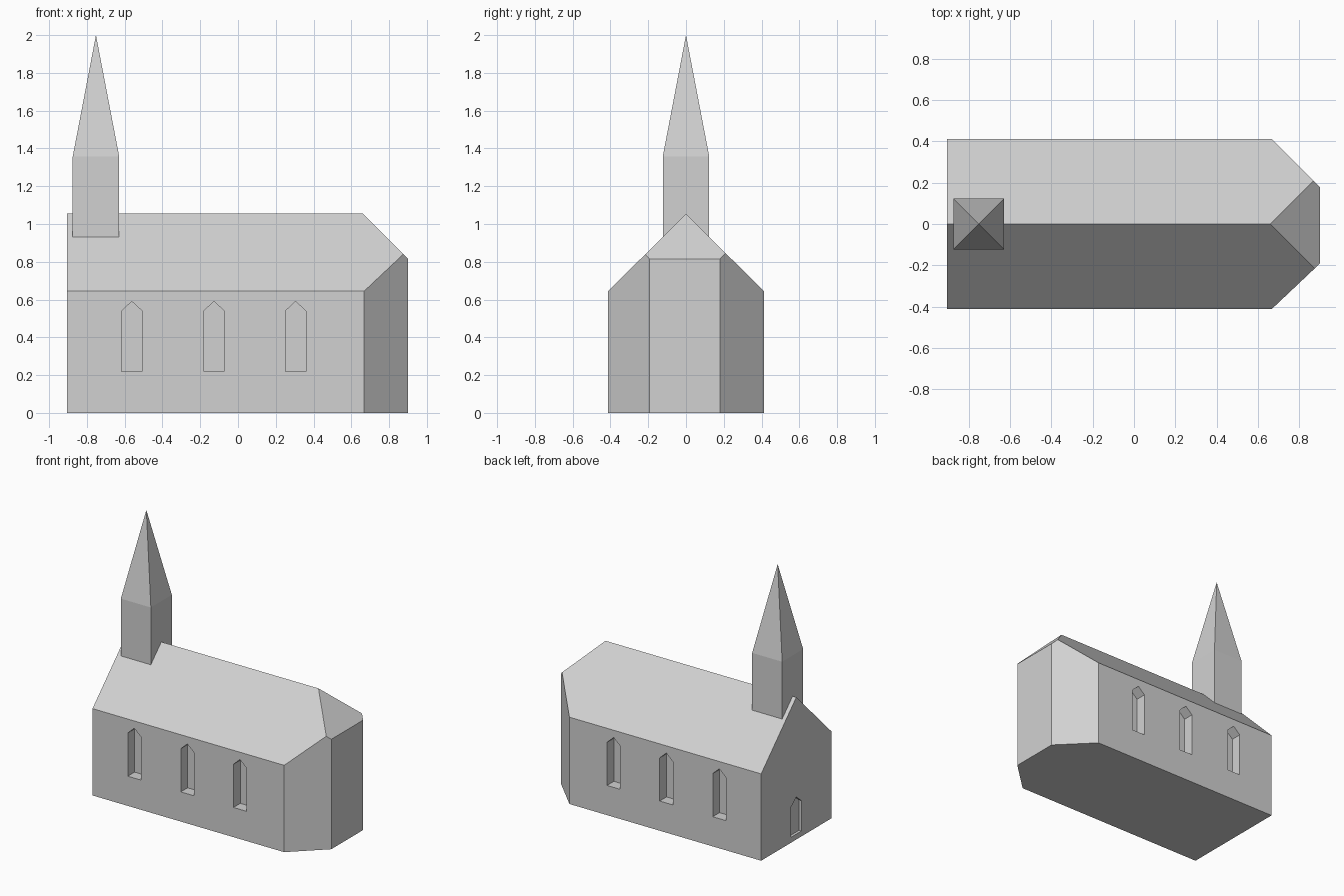
import bpy, bmesh
from mathutils import Vector

if "Cube" in bpy.data.objects:
    bpy.data.objects.remove(bpy.data.objects["Cube"])

stone = bpy.data.materials.new("light_grey_stone")
stone.diffuse_color = (0.64, 0.64, 0.64, 1)
stone.use_nodes = True
stone.node_tree.nodes["Principled BSDF"].inputs["Base Color"].default_value = stone.diffuse_color


def add_object(name, bm):
    bmesh.ops.recalc_face_normals(bm, faces=bm.faces[:])
    me = bpy.data.meshes.new(name)
    bm.to_mesh(me)
    bm.free()
    me.materials.append(stone)
    ob = bpy.data.objects.new(name, me)
    bpy.context.collection.objects.link(ob)
    return ob


def prism(bm, points, offset):
    """Closed prism: an outline swept along an offset."""
    face = bm.faces.new([bm.verts.new(p) for p in points])
    res = bmesh.ops.extrude_face_region(bm, geom=[face], use_keep_orig=True)
    verts = [g for g in res["geom"] if isinstance(g, bmesh.types.BMVert)]
    bmesh.ops.translate(bm, vec=Vector(offset), verts=verts)


def lancet(half, bottom, shoulder, peak):
    """Pointed-arch outline as (across, up) pairs."""
    return [(-half, bottom), (half, bottom), (half, shoulder), (0, peak), (-half, shoulder)]


# Nave with gable roof
bm = bmesh.new()
gable = [(-0.412, 0), (0.412, 0), (0.412, 0.644), (0, 1.055), (-0.412, 0.644)]
prism(bm, [(-0.905, y, z) for y, z in gable], (1.805, 0, 0))

# Canted apse end and hip, sliced from the nave
cuts = [((0.9, 0.18, 0), (1, 1, 0)),
        ((0.9, -0.192, 0), (0.945, -1, 0)),
        ((0.9, 0, 0.815), (1, 0, 1))]
for co, no in cuts:
    res = bmesh.ops.bisect_plane(bm, geom=bm.verts[:] + bm.edges[:] + bm.faces[:],
                                 dist=1e-5, plane_co=co, plane_no=Vector(no).normalized(),
                                 clear_outer=True)
    edges = [g for g in res["geom_cut"] if isinstance(g, bmesh.types.BMEdge)]
    bmesh.ops.holes_fill(bm, edges=edges, sides=0)
nave = add_object("nave_and_apse", bm)

# Window recesses on both sides, door recess in the west gable
bm = bmesh.new()
for x in (-0.562, -0.127, 0.305):
    for side in (-1, 1):
        prism(bm, [(x + a, side * 0.332, z) for a, z in lancet(0.054, 0.22, 0.54, 0.59)],
              (0, side * 0.2, 0))
prism(bm, [(-0.885, a, z) for a, z in lancet(0.06, 0.04, 0.265, 0.315)], (-0.1, 0, 0))
cutter = add_object("opening_cutter", bm)
cutter.hide_render = True
cutter.hide_viewport = True
mod = nave.modifiers.new("openings", 'BOOLEAN')
mod.operation = 'DIFFERENCE'
mod.solver = 'EXACT'
mod.object = cutter

# Bell tower with pyramid spire
TX, H = -0.752, 0.123
square = [(-H, -H), (H, -H), (H, H), (-H, H)]
bm = bmesh.new()
rings = [[bm.verts.new((TX + x, y, z)) for x, y in square] for z in (0.93, 1.357)]
tip = bm.verts.new((TX, 0, 2.0))
bm.faces.new(rings[0][::-1])
for i in range(4):
    j = (i + 1) % 4
    bm.faces.new((rings[0][i], rings[0][j], rings[1][j], rings[1][i]))
    bm.faces.new((rings[1][i], rings[1][j], tip))
add_object("bell_tower", bm)
